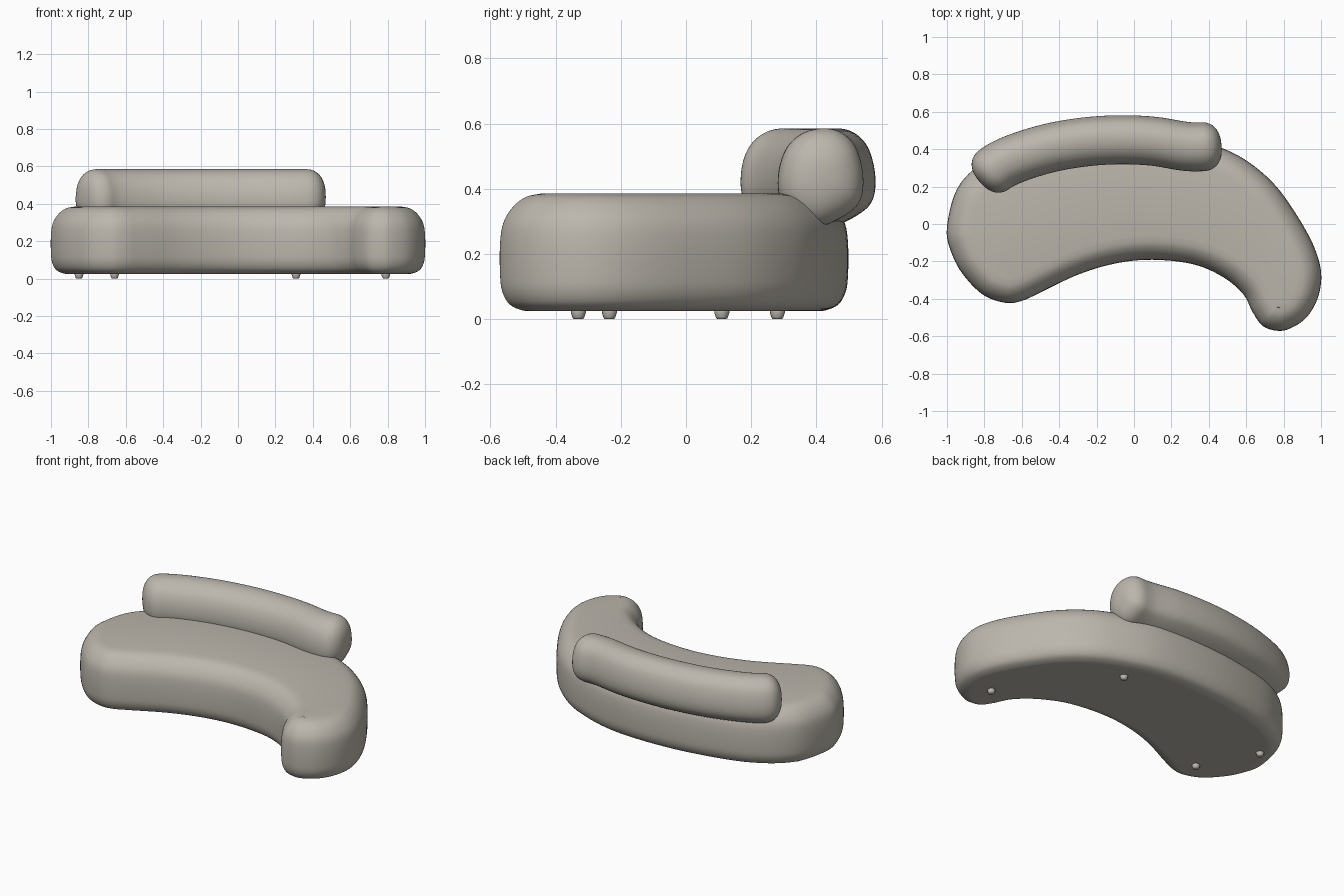
import bpy, bmesh, math
from mathutils import Vector

if "Cube" in bpy.data.objects:
    bpy.data.objects.remove(bpy.data.objects["Cube"])

fabric = bpy.data.materials.new("warm grey fabric")
fabric.diffuse_color = (0.50, 0.47, 0.415, 1)
fabric.use_nodes = True
fabric.node_tree.nodes["Principled BSDF"].inputs["Base Color"].default_value = fabric.diffuse_color


def spline(pts, n, closed):
    """Catmull-Rom curve through 2D points."""
    out, m = [], len(pts)
    get = (lambda i: Vector(pts[i % m])) if closed else (lambda i: Vector(pts[max(0, min(m - 1, i))]))
    for i in range(m if closed else m - 1):
        a, b, c, d = (get(i + k) for k in (-1, 0, 1, 2))
        for k in range(n):
            t = k / n
            out.append(0.5 * (2 * b + (c - a) * t + (2 * a - 5 * b + 4 * c - d) * t * t
                              + (3 * b - a - 3 * c + d) * t ** 3))
    if not closed:
        out.append(get(m - 1))
    return out


def loft(name, rings):
    """Skin a stack of closed rings and cap both ends."""
    bm = bmesh.new()
    vr = [[bm.verts.new(p) for p in r] for r in rings]
    for a, b in zip(vr, vr[1:]):
        for i in range(len(a)):
            j = (i + 1) % len(a)
            bm.faces.new((a[i], a[j], b[j], b[i]))
    bm.faces.new(vr[0][::-1])
    bm.faces.new(vr[-1])
    bmesh.ops.triangulate(bm, faces=[f for f in bm.faces if len(f.verts) > 4])
    bmesh.ops.recalc_face_normals(bm, faces=bm.faces[:])
    for f in bm.faces:
        f.smooth = True
    me = bpy.data.meshes.new(name)
    bm.to_mesh(me)
    bm.free()
    me.materials.append(fabric)
    ob = bpy.data.objects.new(name, me)
    bpy.context.collection.objects.link(ob)
    return ob


# Seat: bean-shaped outline, inset at each height for the soft edges
outline = spline([(-1, -.03), (-.965, .14), (-.9, .25), (-.78, .345), (-.6, .42), (-.3, .48), (0, .497),
                  (.25, .475), (.47, .405), (.62, .325), (.76, .20), (.88, .03), (.965, -.13), (1, -.27),
                  (.98, -.4), (.92, -.5), (.84, -.555), (.77, -.57), (.69, -.545), (.635, -.47),
                  (.585, -.375), (.48, -.285), (.32, -.215), (.1, -.19), (-.1, -.21), (-.3, -.27),
                  (-.5, -.365), (-.6, -.41), (-.69, -.42), (-.81, -.375), (-.92, -.26), (-.98, -.14)], 6, True)
profile = spline([(.10, .025), (.07, .027), (.03, .045), (.007, .085), (0, .14), (0, .23), (.01, .295),
                  (.04, .345), (.08, .375), (.125, .385)], 4, False)
n = len(outline)
normals = []
for i in range(n):
    t = outline[(i + 2) % n] - outline[i - 2]
    normals.append(Vector((t.y, -t.x)).normalized())   # clockwise outline: points inward
loft("seat", [[(p.x + q.x * d, p.y + q.y * d, z) for p, q in zip(outline, normals)]
              for d, z in profile])

# Backrest: bolster swept along a gentle arc with rounded ends
path = spline([(-.825, .225), (-.7, .32), (-.5, .393), (-.3, .433), (-.1, .449), (.1, .442),
               (.3, .412), (.468, .42)], 24, False)
section = spline([(0, .285), (.09, .328), (.126, .375), (.130, .45), (.107, .53), (.06, .575), (0, .585),
                  (-.06, .567), (-.105, .522), (-.128, .45), (-.123, .37), (-.075, .305)], 5, True)
length = [0]
for a, b in zip(path, path[1:]):
    length.append(length[-1] + (b - a).length)
total, R, rings = length[-1], 0.11, []


def sample(s):
    i = next((k for k in range(len(path) - 1) if length[k + 1] >= s), len(path) - 2)
    f = (s - length[i]) / (length[i + 1] - length[i])
    return path[i].lerp(path[i + 1], max(0, min(1, f)))


ends = [R * (1 - math.cos(k / 14 * math.pi / 2)) for k in range(14)]
stations = ends + [R + (total - 2 * R) * k / 50 for k in range(51)] + [total - e for e in reversed(ends)]
for s in stations:
    c = sample(s)
    t = (sample(min(total, s + .05)) - sample(max(0, s - .05))).normalized()
    e = min(s, total - s, R) / R
    k = max(.02, (1 - (1 - e) ** 2.4) ** (1 / 2.4))
    zc = .44
    rings.append([(c.x - t.y * u * k, c.y + t.x * u * k, zc + (z - zc) * k) for u, z in section])
loft("backrest", rings)

# Feet: four small tapered pegs
for i, (x, y) in enumerate([(-.85, .11), (-.66, -.235), (.31, .28), (.79, -.33)]):
    peg = [(.012, 0), (.017, .003), (.019, .008), (.023, .02), (.023, .035)]
    loft(f"foot_{i + 1}", [[(x + r * math.cos(a * math.pi / 10), y + r * math.sin(a * math.pi / 10), z)
                            for a in range(20)] for r, z in peg])
